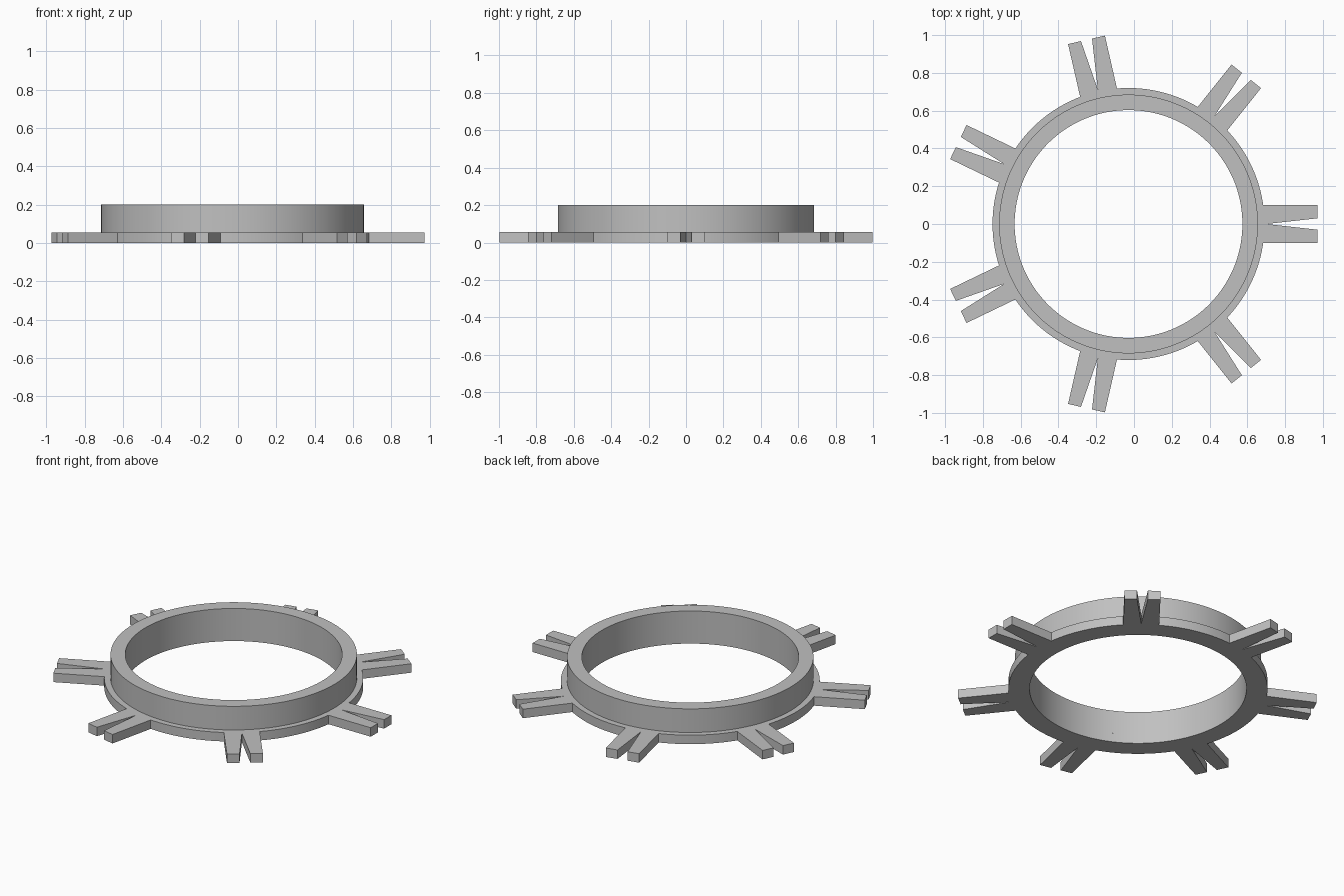
import bpy, bmesh
from math import cos, sin, asin, pi, tau, radians
from mathutils import Matrix, Vector

cube = bpy.data.objects.get("Cube")
if cube:
    bpy.data.objects.remove(cube, do_unlink=True)

CENTRE_X = -0.029
SPOKES = 7
INNER, COLLAR, FLANGE, TIP = 0.603, 0.685, 0.72, 1.0
HALF_WIDTH, NOTCH_HALF, NOTCH_ROOT = 0.1, 0.03, 0.73
FLANGE_TOP, TOP = 0.055, 0.2
ARC_STEPS = 20
SEGMENTS = 140

grey = bpy.data.materials.new("plain grey")
grey.use_nodes = True
grey.diffuse_color = (0.53, 0.53, 0.53, 1)
grey.node_tree.nodes["Principled BSDF"].inputs["Base Color"].default_value = grey.diffuse_color


def finish(bm, name):
    """Turn a bmesh into a shaded, coloured object."""
    bmesh.ops.recalc_face_normals(bm, faces=bm.faces)
    mesh = bpy.data.meshes.new(name)
    bm.to_mesh(mesh)
    bm.free()
    mesh.materials.append(grey)
    obj = bpy.data.objects.new(name, mesh)
    obj.location.x = CENTRE_X
    bpy.context.collection.objects.link(obj)
    bpy.ops.object.select_all(action="DESELECT")
    obj.select_set(True)
    bpy.context.view_layer.objects.active = obj
    bpy.ops.object.shade_smooth_by_angle(angle=radians(30))
    return obj


def loop(bm, points):
    """Closed chain of edges through the points."""
    verts = [bm.verts.new(p) for p in points]
    return [bm.edges.new((a, b)) for a, b in zip(verts, verts[1:] + verts[:1])]


def polar(radius, angle):
    return Vector((radius * cos(angle), radius * sin(angle), 0))


# Flange outline: forked spokes joined by arcs
half = asin(HALF_WIDTH / FLANGE)
fork = [Vector(p) for p in ((TIP, -HALF_WIDTH, 0), (TIP, -NOTCH_HALF, 0), (NOTCH_ROOT, 0, 0),
                            (TIP, NOTCH_HALF, 0), (TIP, HALF_WIDTH, 0))]
sector = tau / SPOKES
arc = [polar(FLANGE, half + (sector - 2 * half) * i / ARC_STEPS) for i in range(ARC_STEPS + 1)]
outline = []
for k in range(SPOKES):
    turn = Matrix.Rotation(k * sector, 3, "Z")
    outline += [turn @ p for p in fork + arc]

# Flange plate with the round opening
bm = bmesh.new()
edges = loop(bm, outline) + loop(bm, [polar(INNER, tau * i / SEGMENTS) for i in range(SEGMENTS)])
bmesh.ops.triangle_fill(bm, edges=edges, use_beauty=True, normal=(0, 0, 1))
raised = bmesh.ops.extrude_face_region(bm, geom=bm.faces[:])["geom"]
bmesh.ops.translate(bm, vec=(0, 0, FLANGE_TOP),
                    verts=[g for g in raised if isinstance(g, bmesh.types.BMVert)])
finish(bm, "spoked_flange")

# Raised collar: a section spun about the axis
bm = bmesh.new()
section = [bm.verts.new(p) for p in ((INNER, 0, FLANGE_TOP), (INNER, 0, TOP),
                                     (COLLAR, 0, TOP), (COLLAR, 0, FLANGE_TOP))]
chain = [bm.edges.new(pair) for pair in zip(section, section[1:])]
bmesh.ops.spin(bm, geom=section + chain, cent=(0, 0, 0), axis=(0, 0, 1), angle=tau, steps=SEGMENTS)
bmesh.ops.remove_doubles(bm, verts=bm.verts, dist=0.0001)
finish(bm, "collar_ring")
